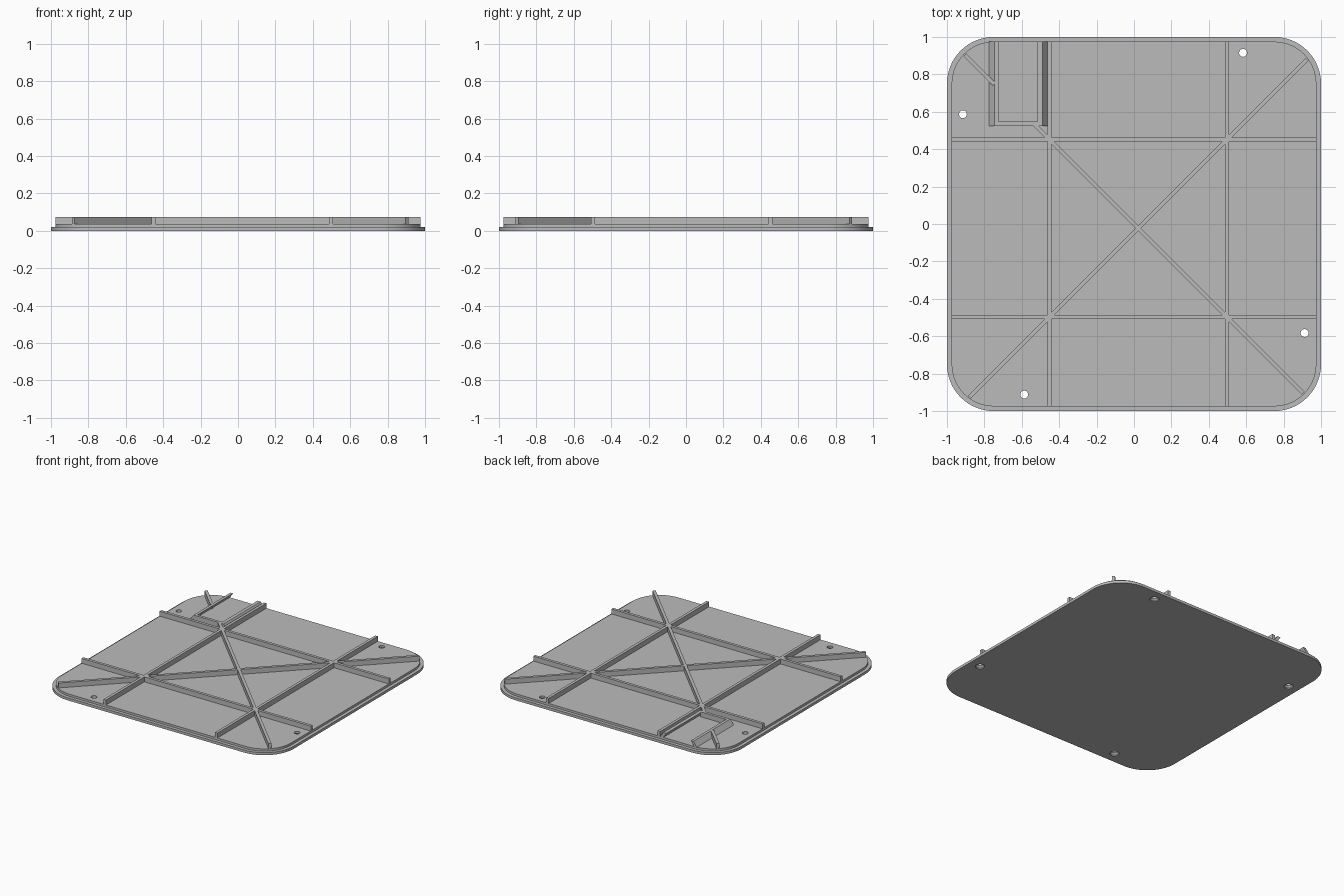
import bpy, bmesh, math
from mathutils import Vector

cube = bpy.data.objects.get("Cube")
if cube:
    bpy.data.objects.remove(cube, do_unlink=True)

grey = bpy.data.materials.new("plain grey")
grey.use_nodes = True
colour = (0.5, 0.5, 0.5, 1)
grey.diffuse_color = colour
grey.node_tree.nodes["Principled BSDF"].inputs["Base Color"].default_value = colour

FLANGE, FLOOR, TOP = 0.02, 0.037, 0.075   # heights of the stacked levels
RIM, INSET = 1.0, 0.975                   # half widths of the two slabs
RIB = 0.022                               # rib thickness


def loft(name, rings):
    """Join rings of points into a closed solid."""
    bm = bmesh.new()
    loops = [[bm.verts.new(p) for p in ring] for ring in rings]
    n = len(loops[0])
    for a, b in zip(loops, loops[1:]):
        for i in range(n):
            j = (i + 1) % n
            bm.faces.new((a[i], a[j], b[j], b[i]))
    bm.faces.new(loops[0][::-1])
    bm.faces.new(loops[-1])
    bmesh.ops.recalc_face_normals(bm, faces=bm.faces)
    mesh = bpy.data.meshes.new(name)
    bm.to_mesh(mesh)
    bm.free()
    mesh.materials.append(grey)
    obj = bpy.data.objects.new(name, mesh)
    bpy.context.collection.objects.link(obj)
    return obj


def rounded_square(half, z, centre=0.75, steps=16):
    pts = []
    for corner in range(4):
        mid = math.radians(45 + 90 * corner)
        cx = math.copysign(centre, math.cos(mid))
        cy = math.copysign(centre, math.sin(mid))
        for k in range(steps + 1):
            a = math.radians(90 * corner + 90 * k / steps)
            pts.append((cx + (half - centre) * math.cos(a),
                        cy + (half - centre) * math.sin(a), z))
    return pts


def circle(x, y, z, r, n=24):
    return [(x + r * math.cos(math.tau * i / n),
             y + r * math.sin(math.tau * i / n), z) for i in range(n)]


def rib(name, start, end, z0=FLOOR - 0.005):
    """Straight upright rib between two points on the floor."""
    a, b = Vector(start), Vector(end)
    d = (b - a).normalized() * RIB / 2
    side = Vector((-d.y, d.x))
    corners = (a - side, b - side, b + side, a + side)
    return loft(name, [[(p.x, p.y, z) for p in corners] for z in (z0, TOP)])


def leaning_wall(name, foot, lean, thick, y0, y1):
    """Thin wall whose top is shifted sideways from its foot."""
    rings = []
    for y in (y0, y1):
        rings.append([(foot, y, FLOOR - 0.001), (foot + thick, y, FLOOR - 0.001),
                      (foot + thick + lean, y, TOP), (foot + lean, y, TOP)])
    return loft(name, rings)


# Stepped base plate
plate = loft("base_plate", [rounded_square(RIM, 0), rounded_square(RIM, FLANGE),
                            rounded_square(INSET, FLANGE),
                            rounded_square(INSET, FLOOR)])

# Countersunk screw holes
for x, y in ((0.583, 0.915), (-0.915, 0.587), (0.912, -0.583), (-0.587, -0.912)):
    cutter = loft("hole_cutter", [circle(x, y, -0.01, 0.033), circle(x, y, 0.008, 0.033),
                                  circle(x, y, 0.02, 0.021), circle(x, y, 0.1, 0.021)])
    cutter.hide_render = True
    mod = plate.modifiers.new("hole", "BOOLEAN")
    mod.operation, mod.solver, mod.object = "DIFFERENCE", "EXACT", cutter
    bpy.context.view_layer.objects.active = plate
    bpy.ops.object.modifier_apply(modifier=mod.name)
    bpy.data.objects.remove(cutter, do_unlink=True)

# Grid ribs
LOW, HIGH = -0.452, 0.497
for label, x in (("right", LOW), ("left", HIGH)):
    rib(label + "_long_rib", (x, -INSET), (x, INSET))
for label, y in (("front", -HIGH), ("back", -LOW)):
    rib(label + "_cross_rib", (-INSET, y), (INSET, y))

# Diagonal ribs, one interrupted by the pocket
rib("diagonal_rib", (-0.881, -0.926), (0.926, 0.881))
rib("broken_diagonal_rib", (0.904, -0.904), (-0.53, 0.53))
rib("corner_diagonal_rib", (-0.904, 0.904), (-0.748, 0.748))

# Pocket with inward-leaning side walls and an end stop
leaning_wall("pocket_right_wall", -0.775, 0.029, RIB, 0.525, INSET)
leaning_wall("pocket_left_wall", -0.489, -0.027, 0.027, 0.525, INSET)
rib("pocket_end_stop", (-0.745, 0.536), (-0.505, 0.536))

# Smooth the rounded corners and holes, keep edges crisp
bpy.ops.object.select_all(action="DESELECT")
plate.select_set(True)
bpy.context.view_layer.objects.active = plate
bpy.ops.object.shade_smooth_by_angle(angle=math.radians(30))
